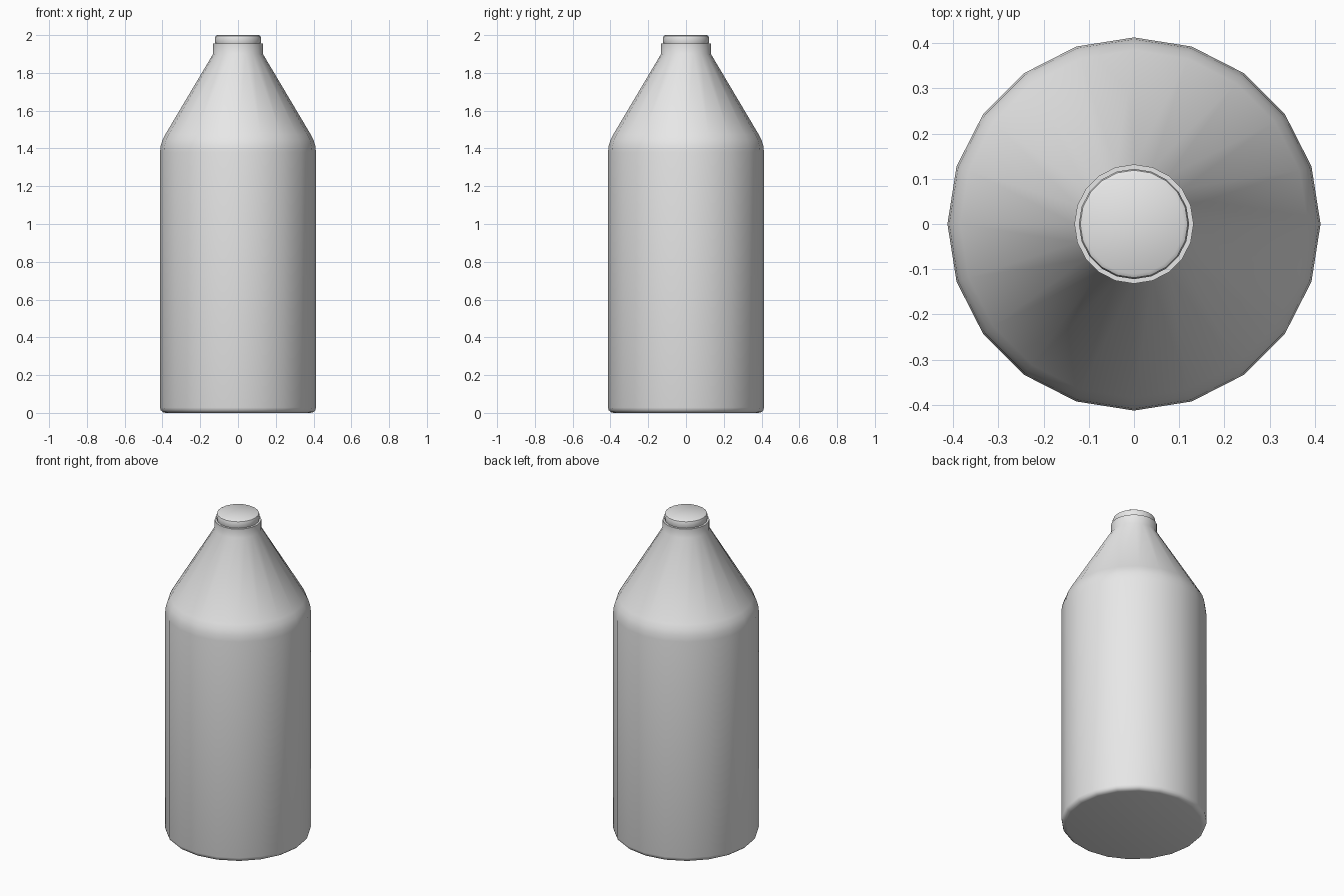
import bpy, bmesh, math

SIDES = 20

if "Cube" in bpy.data.objects:
    bpy.data.objects.remove(bpy.data.objects["Cube"], do_unlink=True)

# Single plain grey material
grey = bpy.data.materials.new("light_grey")
grey.use_nodes = True
colour = (0.8, 0.8, 0.8, 1)
grey.diffuse_color = colour
grey.node_tree.nodes["Principled BSDF"].inputs["Base Color"].default_value = colour


def lathe(name, profile):
    """Revolve (radius, height) points into a closed solid."""
    bm = bmesh.new()
    rings = []
    for r, z in profile:
        angles = [2 * math.pi * i / SIDES for i in range(SIDES)]
        rings.append([bm.verts.new((r * math.cos(a), r * math.sin(a), z)) for a in angles])
    for low, high in zip(rings, rings[1:]):
        for i in range(SIDES):
            j = (i + 1) % SIDES
            bm.faces.new((low[i], low[j], high[j], high[i]))
    bm.faces.new(rings[0][::-1])
    bm.faces.new(rings[-1])
    mesh = bpy.data.meshes.new(name)
    bm.to_mesh(mesh)
    bm.free()
    mesh.materials.append(grey)
    obj = bpy.data.objects.new(name, mesh)
    bpy.context.collection.objects.link(obj)
    bpy.ops.object.select_all(action="DESELECT")
    obj.select_set(True)
    bpy.context.view_layer.objects.active = obj
    bpy.ops.object.shade_smooth_by_angle(angle=math.radians(35))
    return obj


# Bottle: rounded foot, straight wall, rounded shoulder, cone, collar, recessed mouth
lathe("bottle_body", [
    (0.385, 0), (0.399, 0.004), (0.409, 0.014), (0.413, 0.028),
    (0.413, 1.38), (0.409, 1.415), (0.4, 1.445), (0.385, 1.474),
    (0.132, 1.9), (0.132, 1.955), (0.119, 1.955), (0.119, 1.94),
])

# Cap: short plug with rounded rims
lathe("cap", [
    (0.113, 1.935), (0.118, 1.95), (0.122, 1.962),
    (0.122, 1.986), (0.119, 1.995), (0.111, 2.0),
])
